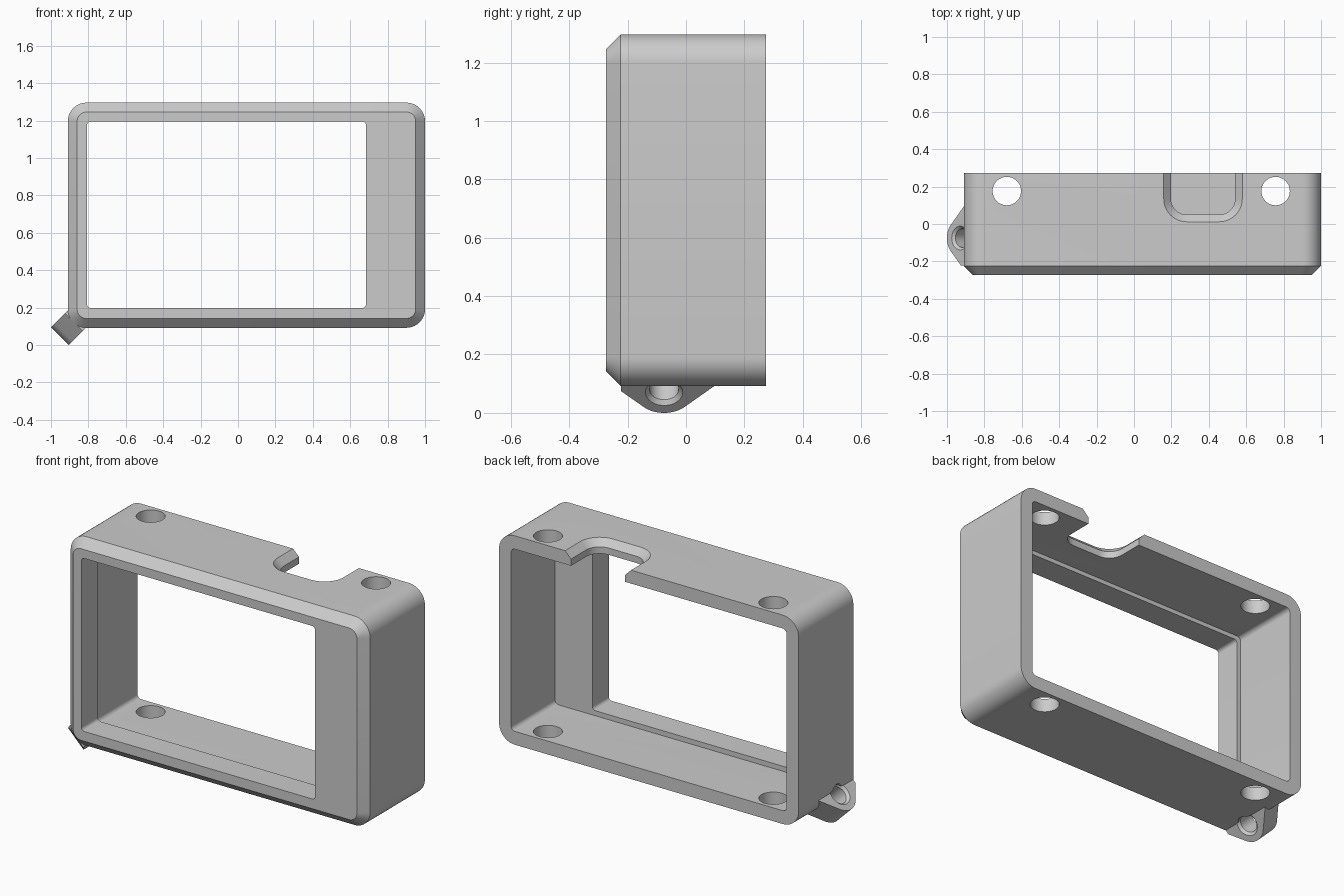
import bpy, bmesh
from math import sin, cos, pi, sqrt, radians

if "Cube" in bpy.data.objects:
    bpy.data.objects.remove(bpy.data.objects["Cube"])


def rounded(x0, x1, y0, y1, r, n=10):
    """2D rounded rectangle outline."""
    pts = []
    for k, (cx, cy) in enumerate([(x1 - r, y1 - r), (x0 + r, y1 - r),
                                  (x0 + r, y0 + r), (x1 - r, y0 + r)]):
        for i in range(n + 1):
            a = (k + i / n) * pi / 2
            pts.append((cx + r * cos(a), cy + r * sin(a)))
    return pts


def circle(cx, cy, r, n=48):
    return [(cx + r * cos(2 * pi * i / n), cy + r * sin(2 * pi * i / n)) for i in range(n)]


def loft(name, rings):
    """Closed solid skinned through rings of equal point count."""
    bm = bmesh.new()
    rows = [[bm.verts.new(p) for p in ring] for ring in rings]
    n = len(rows[0])
    for a, b in zip(rows, rows[1:]):
        for i in range(n):
            j = (i + 1) % n
            bm.faces.new((a[i], a[j], b[j], b[i]))
    bm.faces.new(rows[0])
    bm.faces.new(rows[-1])
    bmesh.ops.recalc_face_normals(bm, faces=bm.faces)
    mesh = bpy.data.meshes.new(name)
    bm.to_mesh(mesh)
    bm.free()
    ob = bpy.data.objects.new(name, mesh)
    bpy.context.collection.objects.link(ob)
    return ob


def boolean(target, tool, op='DIFFERENCE'):
    bpy.context.view_layer.objects.active = target
    mod = target.modifiers.new("bool", 'BOOLEAN')
    mod.object, mod.operation, mod.solver = tool, op, 'EXACT'
    bpy.ops.object.modifier_apply(modifier=mod.name)
    bpy.data.objects.remove(tool)


def along_y(outline, y):
    return [(x, y, z) for x, z in outline]


def along_z(outline, z):
    return [(x, y, z) for x, y in outline]


X0, X1, Z0, Z1, FRONT, BACK = -0.91, 1.0, 0.092, 1.296, -0.274, 0.274
CH, WALL = 0.05, 0.077

# Outer shell with a chamfered front rim
outer = rounded(X0, X1, Z0, Z1, 0.1)
rim = rounded(X0 + CH, X1 - CH, Z0 + CH, Z1 - CH, 0.05)
case = loft("case_frame", [along_y(rim, FRONT), along_y(outer, FRONT + CH),
                           along_y(outer, BACK)])

# Strap lug: u runs inward from the lower left corner, v across the lug
W, UC, YC, R = 0.067, 0.1, -0.075, 0.1


def on_lug(outline, v):
    s = sqrt(2)
    return [(-1 + (W + u + v) / s, y, (W + u - v) / s) for u, y in outline]


profile = [(UC - R * cos(a), YC + R * sin(a))
           for a in (radians(-45 + 90 * i / 16) for i in range(17))]
profile += [(0.155, YC + 0.197), (0.155, -0.223), (0.106, -0.223)]
boolean(case, loft("lug", [on_lug(profile, -W), on_lug(profile, W)]), 'UNION')

# Hollow inside and front window
cavity = rounded(X0 + WALL, X1 - WALL, Z0 + WALL, Z1 - WALL, 0.025, 6)
boolean(case, loft("cavity", [along_y(cavity, -0.125), along_y(cavity, 0.5)]))
window = rounded(-0.807, 0.684, 0.198, 1.195, 0.02, 6)
boolean(case, loft("window", [along_y(window, -0.5), along_y(window, 0)]))

# Screw holes through top and bottom walls
for x in (-0.68, 0.757):
    hole = circle(x, 0.176, 0.076)
    boolean(case, loft("screw_hole", [along_z(hole, -0.2), along_z(hole, 1.6)]))

# Chamfered notch in the top wall
notch = [(0.197, 0.541, 0.05, 0.085, 1.1), (0.197, 0.541, 0.05, 0.085, Z1 - 0.038),
         (0.159, 0.579, 0.012, 0.123, Z1), (0.149, 0.589, 0.002, 0.133, Z1 + 0.01)]
boolean(case, loft("notch", [along_z(rounded(a, b, y, 0.6, r), z)
                             for a, b, y, r, z in notch]))

# Lug hole with flared rims
flare = [(-0.13, 0.05), (-0.07, 0.05), (-0.069, 0.066), (-0.053, 0.05),
         (0.053, 0.05), (0.069, 0.066), (0.07, 0.05), (0.13, 0.05)]
boolean(case, loft("lug_hole", [on_lug(circle(UC, YC, r), v) for v, r in flare]))

# Smooth rounds, crisp edges
bpy.ops.object.select_all(action='DESELECT')
case.select_set(True)
bpy.context.view_layer.objects.active = case
bpy.ops.object.shade_smooth_by_angle(angle=radians(25))
